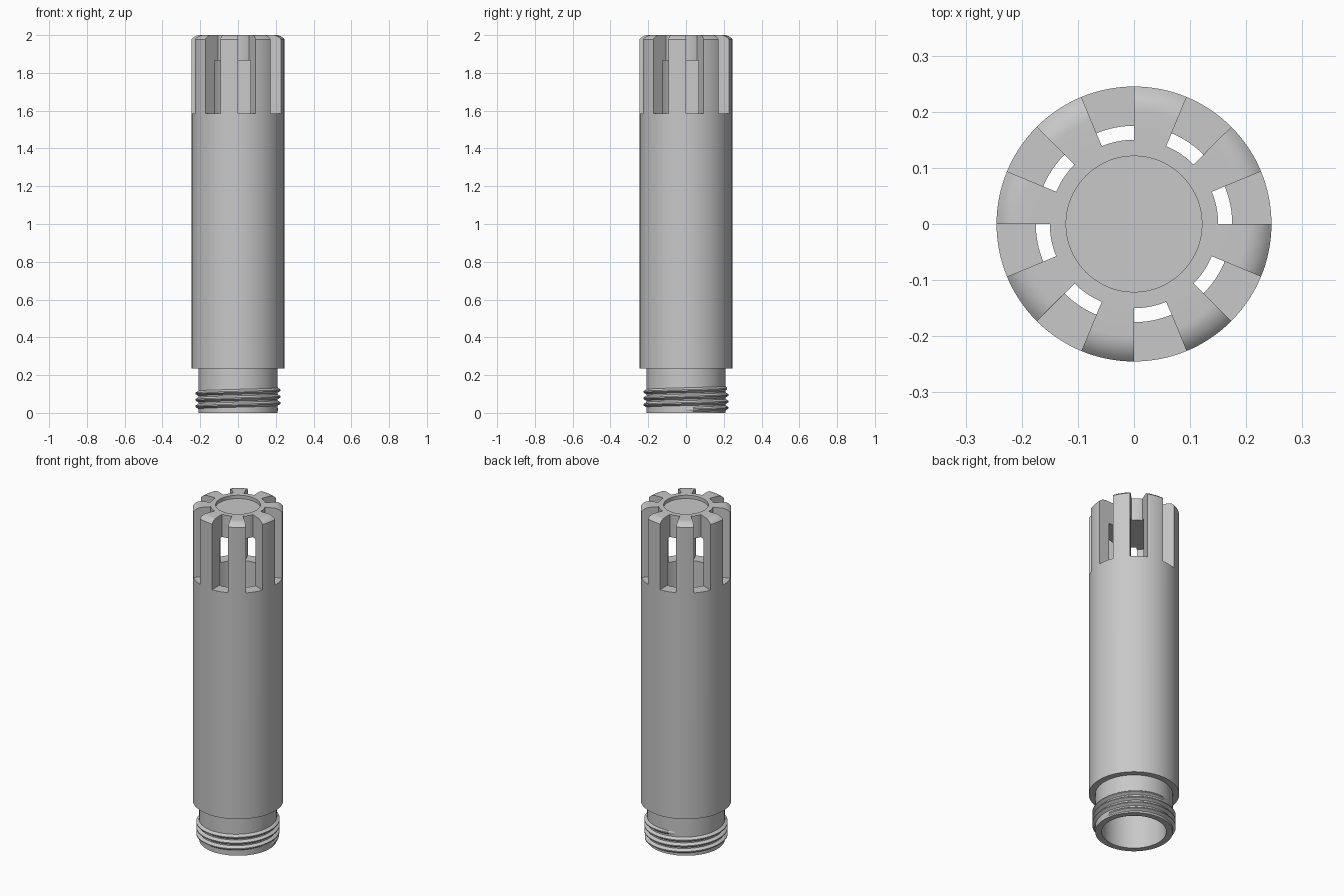
import bpy, bmesh, math
from mathutils import Vector

cube = bpy.data.objects.get("Cube")
if cube:
    bpy.data.objects.remove(cube, do_unlink=True)

# Dimensions
R_BODY, R_NECK, R_BORE, R_CAP, R_DISC = 0.245, 0.21, 0.175, 0.15, 0.121
Z_NECK, Z_SLOT, Z_CAP, Z_TOP = 0.235, 1.585, 1.865, 2.0
SLOTS, STEPS = 8, 8                  # slots, and steps per slot or rib
COUNT = SLOTS * STEPS * 2

grey = bpy.data.materials.new("light grey")
grey.use_nodes = True
colour = (0.58, 0.58, 0.58, 1)
grey.diffuse_color = colour
grey.node_tree.nodes["Principled BSDF"].inputs["Base Color"].default_value = colour


def finish(bm, name):
    bmesh.ops.remove_doubles(bm, verts=bm.verts, dist=1e-5)
    bmesh.ops.recalc_face_normals(bm, faces=bm.faces)
    mesh = bpy.data.meshes.new(name)
    bm.to_mesh(mesh)
    bm.free()
    mesh.materials.append(grey)
    obj = bpy.data.objects.new(name, mesh)
    bpy.context.collection.objects.link(obj)
    bpy.ops.object.select_all(action='DESELECT')
    obj.select_set(True)
    bpy.context.view_layer.objects.active = obj
    bpy.ops.object.shade_smooth_by_angle(angle=math.radians(30))
    return obj


def point(r, z, angle):
    return Vector((r * math.cos(angle), r * math.sin(angle), z))


def add_face(bm, points):
    unique = []
    for p in points:
        if all((p - q).length > 1e-6 for q in unique):
            unique.append(p)
    bm.faces.new([bm.verts.new(p) for p in unique])


def sweep(bm, line, a, b):
    for p, q in zip(line, line[1:]):
        add_face(bm, [point(*p, a), point(*q, a), point(*q, b), point(*p, b)])


# Rounded shoulder of the ribs
ARC_R, ARC_W = 0.057, 0.045
shoulder = []
for i in range(7):
    d = ARC_W * (1 - i / 6)
    shoulder.append((R_BODY - ARC_W + d, Z_TOP - ARC_R + math.sqrt(ARC_R**2 - d**2)))

# Section lines: shared by all angles, only at ribs, only at slots
tube = [(R_BORE, Z_SLOT), (R_BORE, 0), (R_NECK, 0), (R_NECK, Z_NECK),
        (R_BODY, Z_NECK), (R_BODY, Z_SLOT)]
cap_under = [(R_CAP, Z_CAP), (0, Z_CAP)]
cap_top = [(R_CAP, Z_TOP), (R_DISC, Z_TOP), (R_DISC, Z_TOP - 0.02), (0, Z_TOP - 0.02)]
rib_outer = [(R_BODY, Z_SLOT)] + shoulder + [(R_CAP, Z_TOP)]
rib_inner = [(R_CAP, Z_CAP), (R_BORE, Z_CAP), (R_BORE, Z_SLOT)]
slot_floor = [(R_BORE, Z_SLOT), (R_BODY, Z_SLOT)]
slot_back = [(R_CAP, Z_CAP), (R_CAP, Z_TOP)]

# Slotted tube with closed top
bm = bmesh.new()
for i in range(COUNT):
    a, b = (math.tau * k / COUNT for k in (i, i + 1))
    is_rib = (i // STEPS) % 2 == 1
    extra = [rib_outer, rib_inner] if is_rib else [slot_floor, slot_back]
    for line in [tube, cap_under, cap_top] + extra:
        sweep(bm, line, a, b)
    if i % STEPS == 0:               # flat side of a rib
        add_face(bm, [point(*p, a) for p in rib_outer + rib_inner])
finish(bm, "slotted_tube")

# Screw thread around the neck
bm = bmesh.new()
TURNS, PITCH, Z_START, PER_TURN = 3.3, 0.034, 0.018, 96
total = round(TURNS * PER_TURN)
rings = []
for i in range(total + 1):
    angle = math.tau * i / PER_TURN
    z = Z_START + PITCH * i / PER_TURN
    grow = min(1, 0.15 + min(i, total - i) / 16)    # tapered ends
    crest = R_NECK + 0.016 * grow
    section = [(R_NECK - 0.004, z - 0.016), (crest, z - 0.003),
               (crest, z + 0.003), (R_NECK - 0.004, z + 0.016)]
    rings.append([bm.verts.new(point(*p, angle)) for p in section])
for low, high in zip(rings, rings[1:]):
    for k in range(4):
        n = (k + 1) % 4
        bm.faces.new([low[k], low[n], high[n], high[k]])
bm.faces.new(rings[0])
bm.faces.new(rings[-1])
finish(bm, "neck_thread")
